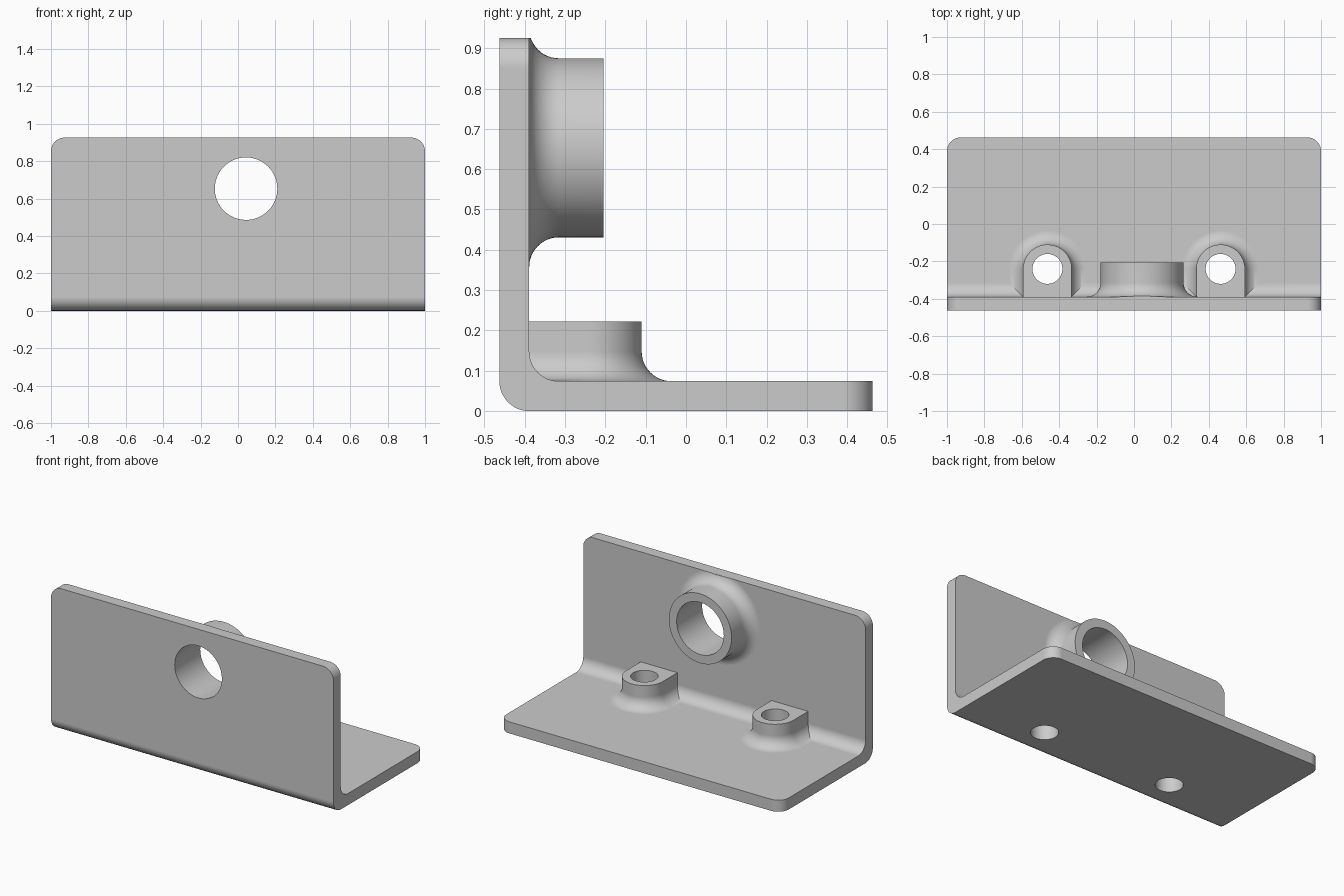
import bpy, bmesh
from math import sin, cos, pi, radians
from mathutils import Vector

cube = bpy.data.objects.get("Cube")
if cube:
    bpy.data.objects.remove(cube, do_unlink=True)

T = 0.074          # plate thickness and fillet radius
D = 0.463          # half depth
H = 0.926          # height
WALL = T - D       # inner face of the upright plate
STEPS = 12         # segments per quarter fillet

grey = bpy.data.materials.new("light_grey")
grey.use_nodes = True
grey.diffuse_color = (0.6, 0.6, 0.6, 1)
grey.node_tree.nodes["Principled BSDF"].inputs["Base Color"].default_value = (0.6, 0.6, 0.6, 1)


def finish(name, bm):
    bmesh.ops.recalc_face_normals(bm, faces=bm.faces[:])
    mesh = bpy.data.meshes.new(name)
    bm.to_mesh(mesh)
    bm.free()
    mesh.materials.append(grey)
    obj = bpy.data.objects.new(name, mesh)
    bpy.context.collection.objects.link(obj)
    return obj


def loft(rings):
    """Closed solid through a stack of equal-length rings."""
    bm = bmesh.new()
    loops = [[bm.verts.new(p) for p in ring] for ring in rings]
    for a, b in zip(loops, loops[1:]):
        for i in range(len(a)):
            j = (i + 1) % len(a)
            bm.faces.new((a[i], a[j], b[j], b[i]))
    bm.faces.new(loops[0])
    bm.faces.new(loops[-1])
    return bm


def arc(cx, cy, r, start, end, n=STEPS):
    angles = [radians(start + (end - start) * i / n) for i in range(n + 1)]
    return [(cx + r * cos(a), cy + r * sin(a)) for a in angles]


def circle_y(cx, cz, r, y, n=96):
    return [Vector((cx + r * cos(2 * pi * i / n), y, cz + r * sin(2 * pi * i / n))) for i in range(n)]


def circle_z(cx, cy, r, z, n=64):
    return [Vector((cx + r * cos(2 * pi * i / n), cy + r * sin(2 * pi * i / n), z)) for i in range(n)]


def flare():
    """Concave fillet as (outward offset, height above the plate)."""
    return [(T * (1 - sin(pi / 2 * i / STEPS)), T * (1 - cos(pi / 2 * i / STEPS)))
            for i in range(STEPS + 1)]


# Folded plate: L section with inner and outer bend radii
section = (arc(T - D, T, T, 180, 270) + [(D, 0), (D, T)]
           + arc(WALL + T, 2 * T, T, 270, 180) + [(WALL, H), (-D, H)])
bm = loft([[Vector((x, y, z)) for y, z in section] for x in (-1, 1)])


def is_corner(e):
    a, b = (v.co for v in e.verts)
    if abs(a.x - b.x) > 0.01:
        return False
    return min(a.z, b.z) > H - 0.001 or min(a.y, b.y) > D - 0.001


bmesh.ops.bevel(bm, geom=[e for e in bm.edges if is_corner(e)], offset=T,
                segments=STEPS, profile=0.5, affect='EDGES')
bracket = finish("angle_bracket", bm)

# Round collar on the upright plate, trimmed at the plate's top edge
CX, CZ, CR = 0.043, 0.653, 0.222
levels = [(T, -0.04)] + flare() + [(0, 0.184)]
bm = loft([circle_y(CX, CZ, CR + o, WALL + h) for o, h in levels])
cut = bmesh.ops.bisect_plane(bm, geom=bm.verts[:] + bm.edges[:] + bm.faces[:],
                             plane_co=(0, 0, H - 0.0005), plane_no=(0, 0, 1), clear_outer=True)
bmesh.ops.holes_fill(bm, edges=[e for e in bm.edges if e.is_boundary], sides=0)
adds = [finish("collar", bm)]
cuts = [finish("collar_hole", loft([circle_y(CX, CZ, 0.167, y) for y in (-0.6, -0.1)]))]

# Two round-nosed bosses joining the base to the upright plate
BX, BY, BR = 0.463, -0.24, 0.13
for side, x in (("left", BX), ("right", -BX)):
    rings = []
    for o, h in [(T, -0.04)] + flare() + [(0, 0.148)]:
        r = BR + o
        outline = [(x + r, WALL - 0.035)] + arc(x, BY, r, 0, 180, 48) + [(x - r, WALL - 0.035)]
        rings.append([Vector((px, py, T + h)) for px, py in outline])
    adds.append(finish(side + "_boss", loft(rings)))
    cuts.append(finish(side + "_boss_hole", loft([circle_z(x, BY, 0.08, z) for z in (-0.1, 0.4)])))

# Combine the parts, then drill the holes
for tools, operation in ((adds, 'UNION'), (cuts, 'DIFFERENCE')):
    for tool in tools:
        mod = bracket.modifiers.new(tool.name, 'BOOLEAN')
        mod.operation = operation
        mod.solver = 'EXACT'
        mod.object = tool
bpy.context.view_layer.update()
evaluated = bracket.evaluated_get(bpy.context.evaluated_depsgraph_get())
solid = bpy.data.meshes.new_from_object(evaluated)
bracket.modifiers.clear()
bracket.data = solid
for tool in adds + cuts:
    bpy.data.objects.remove(tool, do_unlink=True)
solid.materials.clear()
solid.materials.append(grey)
solid.polygons.foreach_set("material_index", [0] * len(solid.polygons))

# Smooth fillets with crisp edges and flat plates
for o in bpy.context.selected_objects:
    o.select_set(False)
bracket.select_set(True)
bpy.context.view_layer.objects.active = bracket
bpy.ops.object.shade_smooth_by_angle(angle=radians(25))
weighted = bracket.modifiers.new("even_normals", 'WEIGHTED_NORMAL')
weighted.keep_sharp = True
